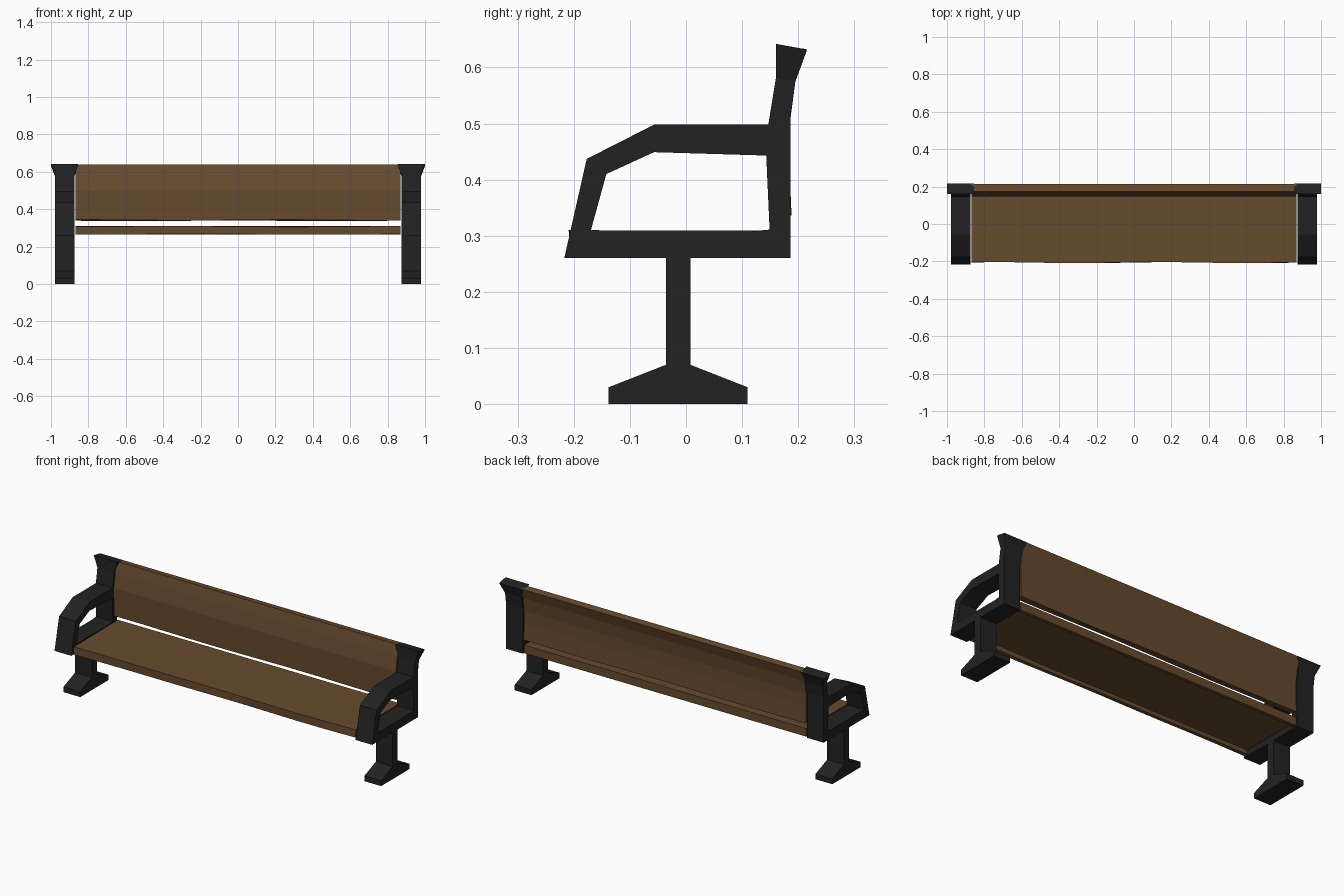
import bpy, bmesh, math

if "Cube" in bpy.data.objects:
    bpy.data.objects.remove(bpy.data.objects["Cube"])


def material(name, color):
    m = bpy.data.materials.new(name)
    m.diffuse_color = (*color, 1)
    m.use_nodes = True
    m.node_tree.nodes["Principled BSDF"].inputs["Base Color"].default_value = m.diffuse_color
    return m


IRON = material("dark_iron", (0.016, 0.016, 0.016))
WOOD = material("brown_wood", (0.135, 0.07, 0.027))


def finish(bm, name, mat):
    bmesh.ops.recalc_face_normals(bm, faces=bm.faces)
    me = bpy.data.meshes.new(name)
    bm.to_mesh(me)
    bm.free()
    me.materials.append(mat)
    ob = bpy.data.objects.new(name, me)
    bpy.context.collection.objects.link(ob)
    return ob


# End frame outline and armrest opening, as (y, z)
OUTLINE = [(-0.138, 0), (0.11, 0), (0.11, 0.03), (0.008, 0.07), (0.008, 0.26),
           (0.186, 0.26), (0.186, 0.51), (0.195, 0.575), (0.216, 0.632),
           (0.16, 0.642), (0.16, 0.58), (0.147, 0.498), (-0.057, 0.498),
           (-0.177, 0.437), (-0.217, 0.26), (-0.036, 0.26), (-0.036, 0.07),
           (-0.138, 0.03)]
OPENING = [(-0.17, 0.308), (0.115, 0.308), (0.149, 0.311), (0.143, 0.443),
           (-0.057, 0.449), (-0.142, 0.41)]


def end_frame(name, side):
    bm = bmesh.new()
    edges = []
    for loop in (OUTLINE, OPENING):
        vs = [bm.verts.new((0.875, y, z)) for y, z in loop]
        edges += [bm.edges.new((vs[i - 1], vs[i])) for i in range(len(vs))]
    bmesh.ops.triangle_fill(bm, edges=edges, use_beauty=True)
    ext = bmesh.ops.extrude_face_region(bm, geom=bm.faces[:], use_keep_orig=True)
    for v in ext["geom"]:
        if isinstance(v, bmesh.types.BMVert):
            v.co.x = 0.978
    # flared cap at the top of the post
    for v in bm.verts:
        if v.co.z > 0.63:
            v.co.x = 1.0 if v.co.x > 0.9 else 0.855
        v.co.x *= side
    return finish(bm, name, IRON)


end_frame("right_end_frame", 1)
end_frame("left_end_frame", -1)


# Planks: a (y, z) section swept along x with a hand-cut waviness
def plank(name, section, wave, n=10, half=0.869):
    bm = bmesh.new()
    rings = []
    for i in range(n + 1):
        x = -half + 2 * half * i / n
        rings.append([bm.verts.new((x, *wave(x, k, y, z)))
                      for k, (y, z) in enumerate(section)])
    for a, b in zip(rings, rings[1:]):
        for k in range(len(section)):
            bm.faces.new((a[k - 1], a[k], b[k], b[k - 1]))
    bm.faces.new(rings[0])
    bm.faces.new(rings[-1])
    return finish(bm, name, WOOD)


def seat_wave(x, k, y, z):
    if y < -0.15:
        y += 0.003 * math.sin(7 * x + k)
        z += 0.002 * math.cos(5 * x + 1 + k)
    return y, z


def back_wave(x, k, y, z):
    if z < 0.36:
        z += 0.002 * math.sin(6 * x + k)
    return y, z


# Seat board: thin top with a turned-down lip along front and back
plank("seat", [(-0.206, 0.266), (-0.186, 0.266), (-0.186, 0.288), (0.165, 0.288),
               (0.165, 0.264), (0.184, 0.264), (0.184, 0.309), (-0.206, 0.308)],
      seat_wave)
plank("backrest", [(0.150, 0.342), (0.147, 0.5), (0.16, 0.58), (0.174, 0.638),
                   (0.213, 0.633), (0.195, 0.575), (0.185, 0.5),
                   (0.184, 0.43), (0.188, 0.338)], back_wave)
